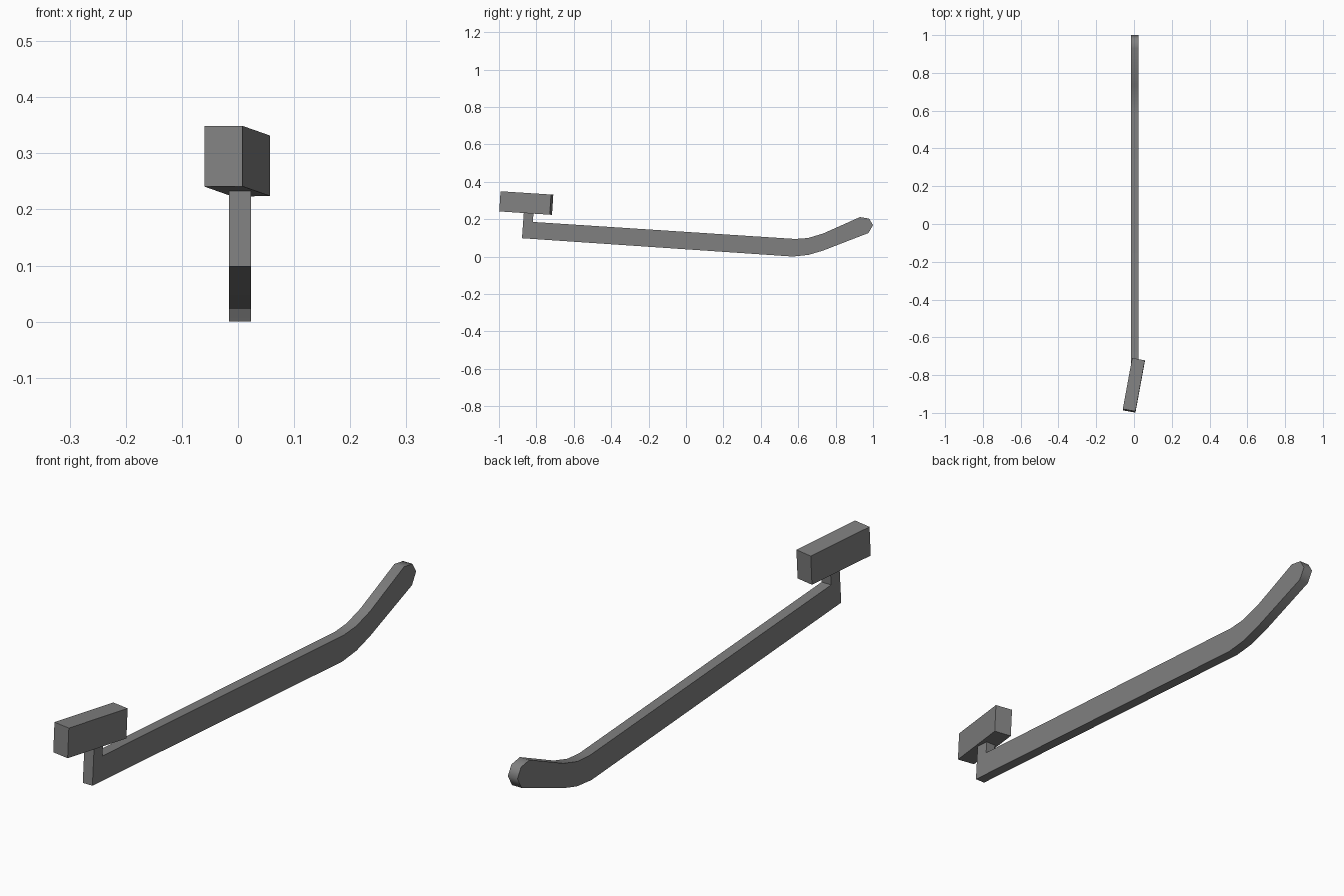
import bpy, bmesh
from math import radians
from mathutils import Matrix

cube = bpy.data.objects.get("Cube")
if cube:
    bpy.data.objects.remove(cube, do_unlink=True)

grey = bpy.data.materials.new("mid grey")
grey.use_nodes = True
color = (0.216, 0.216, 0.216, 1)
grey.diffuse_color = color
grey.node_tree.nodes["Principled BSDF"].inputs["Base Color"].default_value = color


def add_object(name, bm):
    bmesh.ops.recalc_face_normals(bm, faces=bm.faces)
    mesh = bpy.data.meshes.new(name)
    bm.to_mesh(mesh)
    bm.free()
    mesh.materials.append(grey)
    obj = bpy.data.objects.new(name, mesh)
    bpy.context.collection.objects.link(obj)
    return obj


# Bent lever arm with upright stub: side profile (y, z) extruded across x
profile = [
    (-0.877, 0.098), (-0.867, 0.236), (-0.815, 0.233), (-0.819, 0.185),
    (0.583, 0.094), (0.652, 0.099), (0.733, 0.123),
    (0.930, 0.211), (0.979, 0.203), (1.0, 0.168), (0.976, 0.126),
    (0.733, 0.032), (0.655, 0.009), (0.572, 0.0),
]
left, right = 0.023, -0.016
bm = bmesh.new()
side = bm.faces.new([bm.verts.new((right, y, z)) for y, z in profile])
ext = bmesh.ops.extrude_face_region(bm, geom=[side])
bmesh.ops.translate(bm, vec=(left - right, 0, 0),
                    verts=[v for v in ext["geom"] if isinstance(v, bmesh.types.BMVert)])
arm = add_object("lever_arm", bm)

# Smooth the bend and rounded tip, keep the outer edges sharp
bpy.ops.object.select_all(action="DESELECT")
arm.select_set(True)
bpy.context.view_layer.objects.active = arm
bpy.ops.object.shade_smooth_by_angle(angle=radians(65))

# Mounting block, turned slightly and tilted with the arm
bm = bmesh.new()
pose = (Matrix.Translation((-0.001, -0.854, 0.286))
        @ Matrix.Rotation(radians(-3.7), 4, "X")
        @ Matrix.Rotation(radians(-10.4), 4, "Z")
        @ Matrix.Diagonal((0.068, 0.275, 0.108, 1)))
bmesh.ops.create_cube(bm, size=1, matrix=pose)
add_object("mounting_block", bm)
